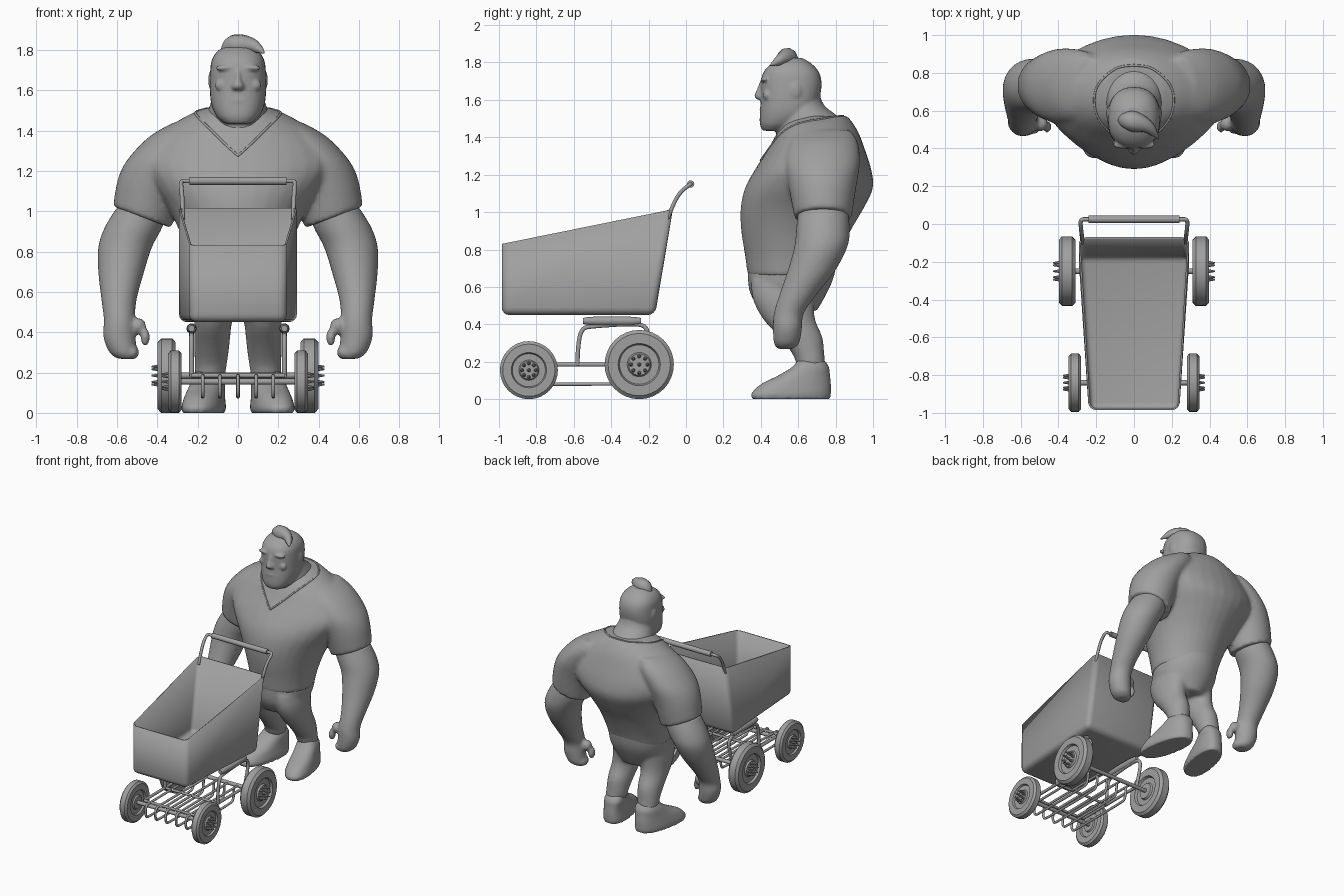
import bpy, bmesh, math
from mathutils import Vector, Matrix
from mathutils.bvhtree import BVHTree

cube = bpy.data.objects.get("Cube")
if cube:
    bpy.data.objects.remove(cube)

grey = bpy.data.materials.new("plain grey")
grey.use_nodes = True
grey.diffuse_color = (0.35, 0.35, 0.35, 1)
grey.node_tree.nodes["Principled BSDF"].inputs["Base Color"].default_value = grey.diffuse_color
BOTH = (-1, 1)


def add(name, mesh, angle=40):
    """Link a mesh as a smooth shaded grey object."""
    ob = bpy.data.objects.new(name, mesh)
    bpy.context.scene.collection.objects.link(ob)
    mesh.materials.clear()
    mesh.materials.append(grey)
    bpy.ops.object.select_all(action="DESELECT")
    ob.select_set(True)
    bpy.context.view_layer.objects.active = ob
    bpy.ops.object.shade_smooth_by_angle(angle=math.radians(angle))
    return ob


def finish(name, bm, angle=40, normals=True):
    if normals:
        bmesh.ops.recalc_face_normals(bm, faces=bm.faces)
    mesh = bpy.data.meshes.new(name)
    bm.to_mesh(mesh)
    bm.free()
    return add(name, mesh, angle)


def organic(name, bm, voxel=0.013, smooth=4):
    """Fuse overlapping lofts into one soft skin."""
    ob = finish(name, bm)
    rm = ob.modifiers.new("fuse", "REMESH")
    rm.mode, rm.voxel_size, rm.use_smooth_shade = "VOXEL", voxel, True
    sm = ob.modifiers.new("soften", "SMOOTH")
    sm.factor, sm.iterations = 0.5, smooth
    return ob


def smooth_rows(rows, steps=4):
    """Catmull-Rom interpolation between rows of numbers."""
    rows = [Vector(r) for r in rows]
    padded = [rows[0]] + rows + [rows[-1]]
    out = []
    for a, b, c, d in zip(padded, padded[1:], padded[2:], padded[3:]):
        for k in range(steps):
            t = k / steps
            out.append(b + t / 2 * ((c - a) + t * ((2 * a - 5 * b + 4 * c - d) + t * (3 * (b - c) + d - a))))
    return out + [rows[-1]]


def loft(bm, rings, sides=(1,), power=1.0, skew=0.0, n=32):
    """Level rings: centre x, front y, back y, height, half width, slope."""
    rings = smooth_rows([(*r, 0)[:6] for r in rings])
    for s in sides:
        loops = []
        for cx, front, back, z, rx, slope in rings:
            loop = []
            for i in range(n):
                a = math.tau * i / n
                c, d = math.cos(a), math.sin(a)
                dx = rx * math.copysign(abs(c) ** power, c)
                dy = (back - front) / 2 * math.copysign(abs(d) ** power, d)
                loop.append(bm.verts.new((s * (cx + dx + skew * dy), (front + back) / 2 + dy, z + slope * dx)))
            loops.append(loop)
        for lo, hi in zip(loops, loops[1:]):
            for i in range(n):
                j = (i + 1) % n
                bm.faces.new((lo[i], lo[j], hi[j], hi[i]))
        bm.faces.new(loops[0])
        bm.faces.new(loops[-1])


def blob(bm, centre, radii, sides=(1,)):
    for s in sides:
        m = Matrix.Translation((s * centre[0], *centre[1:])) @ Matrix.Diagonal((*radii, 1))
        bmesh.ops.create_uvsphere(bm, u_segments=16, v_segments=10, radius=1, matrix=m)


def tube(name, paths, radius, widths=None, closed=False):
    """Round rods following soft paths, joined as one object."""
    cu = bpy.data.curves.new(name, "CURVE")
    cu.dimensions, cu.bevel_depth, cu.bevel_resolution = "3D", radius, 3
    cu.use_fill_caps = True
    for path in paths:
        sp = cu.splines.new("NURBS")
        sp.points.add(len(path) - 1)
        for i, p in enumerate(path):
            sp.points[i].co = (*p, 1)
            sp.points[i].radius = widths[i] if widths else 1
        sp.order_u, sp.use_endpoint_u, sp.use_cyclic_u = 3, not closed, closed
        sp.resolution_u = 5
    tmp = bpy.data.objects.new(name + " path", cu)
    mesh = bpy.data.meshes.new_from_object(tmp)
    bpy.data.objects.remove(tmp)
    return add(name, mesh)


# Shirt: torso and sleeves
bm = bmesh.new()
loft(bm, [(0, .33, .78, .66, .23), (0, .315, .82, .77, .25), (0, .295, .88, .9, .29),
          (0, .292, .95, 1.02, .35), (0, .316, 1.0, 1.13, .43), (0, .37, .99, 1.23, .48),
          (0, .44, .955, 1.34, .43), (0, .485, .925, 1.42, .34), (0, .53, .89, 1.48, .24),
          (0, .6, .86, 1.515, .15)])
loft(bm, [(.475, .58, .885, .97, .145, .37), (.435, .55, .91, 1.13, .16, .2),
          (.375, .53, .93, 1.26, .17), (.29, .55, .92, 1.37, .15), (.24, .6, .88, 1.44, .08)], BOTH)
shirt = organic("shirt", bm, .013, 8)

# Collar seam, laid on the shirt
bpy.context.view_layer.update()
tree = BVHTree.FromObject(shirt, bpy.context.evaluated_depsgraph_get())
half = [(0, .39, 1.28), (.1, .46, 1.37), (.2, .58, 1.47), (.2, .72, 1.5), (.1, .82, 1.51), (0, .84, 1.51)]
seam = smooth_rows(half, 8)
seam += [Vector((-p.x, p.y, p.z)) for p in seam[-2:0:-1]]
tube("collar", [[tree.find_nearest(p)[0] for p in seam]], .006, closed=True)

# Trousers
bm = bmesh.new()
loft(bm, [(0, .40, .70, .47, .12), (0, .345, .75, .56, .2), (0, .33, .79, .65, .225),
          (0, .33, .81, .76, .22)])
loft(bm, [(.14, .59, .745, .18, .075), (.135, .57, .74, .24, .08), (.13, .5, .73, .33, .087),
          (.125, .41, .69, .43, .092), (.115, .355, .69, .54, .1), (.1, .35, .72, .64, .1)], BOTH)
organic("trousers", bm, .013, 8)

# Shoes
bm = bmesh.new()
loft(bm, [(.17, .355, .77, 0, .095), (.17, .35, .775, .03, .1), (.165, .4, .775, .08, .092),
          (.155, .49, .77, .125, .085), (.145, .565, .765, .17, .08), (.14, .6, .74, .21, .065)],
     BOTH, .85, -.18)
organic("shoes", bm, .01, 2)

# Arms and hands
bm = bmesh.new()
loft(bm, [(.55, .49, .57, .268, .045), (.57, .47, .605, .3, .068), (.588, .465, .62, .38, .08),
          (.588, .47, .63, .46, .077), (.59, .5, .7, .56, .087), (.58, .545, .8, .69, .112),
          (.56, .58, .865, .82, .133), (.518, .59, .875, .92, .143), (.47, .6, .865, 1.02, .13)], BOTH)
blob(bm, (.46, .515, .375), (.023, .032, .045), BOTH)
blob(bm, (.495, .53, .43), (.04, .04, .04), BOTH)
blob(bm, (.525, .53, .3), (.035, .055, .035), BOTH)
organic("arms", bm, .011, 4)

# Head and neck
bm = bmesh.new()
loft(bm, [(0, .41, .53, 1.435, .065), (0, .395, .62, 1.47, .105), (0, .395, .69, 1.53, .132),
          (0, .40, .715, 1.61, .14), (0, .40, .725, 1.69, .138), (0, .415, .71, 1.75, .13),
          (0, .46, .67, 1.795, .1), (0, .52, .62, 1.825, .05)], power=.85)
loft(bm, [(0, .48, .86, 1.36, .18), (0, .485, .83, 1.49, .15), (0, .5, .74, 1.57, .125),
          (0, .5, .71, 1.65, .11)])
loft(bm, [(0, .385, .45, 1.6, .032), (0, .365, .45, 1.62, .034), (0, .38, .45, 1.66, .018),
          (0, .395, .45, 1.7, .018)], n=12)
for centre, radii in [((.06, .42, 1.71), (.055, .022, .015)), ((.075, .432, 1.625), (.04, .02, .03)),
                      ((.132, .585, 1.65), (.016, .036, .048))]:
    blob(bm, centre, radii, BOTH)
blob(bm, (0, .41, 1.55), (.05, .018, .012))
organic("head", bm, .008, 3)

# Swept tuft of hair
tube("hair", [[(-.06, .55, 1.79), (-.04, .55, 1.82), (.01, .54, 1.825), (.07, .52, 1.825),
               (.11, .48, 1.80), (.13, .45, 1.785)]], .06, [.5, .85, .95, .6, .35, .05])

# Basket: tapered open tub with rounded corners
bm = bmesh.new()
low, top = [], []
for x, y in ((-1, 0), (1, 0), (1, 1), (-1, 1)):
    low.append(bm.verts.new((x * (.295 if y else .24), -.165 if y else -.985, .45)))
    top.append(bm.verts.new((x * (.295 if y else .24), -.07 if y else -.985, 1.015 if y else .83)))
bm.faces.new(low[::-1])
lid = bm.faces.new(top)
for i in range(4):
    j = (i + 1) % 4
    bm.faces.new((low[i], low[j], top[j], top[i]))
bmesh.ops.bevel(bm, geom=[e for e in bm.edges if e not in lid.edges[:]], offset=.04,
                segments=4, profile=.5, affect="EDGES")
bm.normal_update()
lid = max(bm.faces, key=lambda f: f.normal.z)
bmesh.ops.delete(bm, geom=[lid], context="FACES_ONLY")
basket = finish("basket", bm, 35, False)
shell = basket.modifiers.new("wall", "SOLIDIFY")
shell.thickness, shell.offset = .01, -1

# Push handle with grip
post = [(.275, -.1, .96), (.275, -.07, 1.04), (.28, -.03, 1.11), (.285, .025, 1.15), (.25, .025, 1.15)]
tube("handle", [post + [(-x, y, z) for x, y, z in reversed(post)]], .011)
tube("grip", [[(-.24, .025, 1.15), (.24, .025, 1.15)]], .02)

# Undercarriage
tube("support_rods", [[(s * .23, y, z) for y, z in
     ((-.58, .18), (-.58, .27), (-.56, .38), (-.5, .39), (-.28, .405), (-.21, .39), (-.2, .32), (-.25, .185))]
     for s in BOTH], .012)
tube("side_rails", [[(s * .23, -.25, .185), (s * .23, -.84, .185)] for s in BOTH], .011)
tube("basket_springs", [[(s * .23, -.55, .418), (s * .23, -.535, .418), (s * .23, -.255, .418),
     (s * .23, -.24, .418)] for s in BOTH], .026, [.6, 1, 1, .6])
tube("rack_rods", [[(x, y, z) for y, z in ((-.25, .185), (-.84, .185), (-.9, .18), (-.9, .085),
     (-.84, .08), (-.36, .08), (-.3, .09), (-.3, .18))] for x in (-.175, -.09, 0, .09, .175)], .009)
tube("cross_bars", [[(-.23, y, .185), (.23, y, .185)] for y in (-.58, -.84)], .01)
tube("axles", [[(-x, y, z), (x, y, z)] for x, y, z in ((.36, -.25, .185), (.32, -.84, .155))], .015)


# Wheels: turned tyre and hub with studs
def wheel(name, side, x, y, r, w):
    bm = bmesh.new()
    outline = [(0, .95), (.31, .95), (.35, .8), (.57, .8), (.61, 1), (.9, 1), (1, .8)]
    outline += [(k, 1 - t) for k, t in reversed(outline)]
    vs = [bm.verts.new((side * (x + t * w), y, r + k * r)) for k, t in outline]
    es = [bm.edges.new(pair) for pair in zip(vs, vs[1:])]
    bmesh.ops.spin(bm, geom=vs + es, cent=(0, y, r), axis=(1, 0, 0), angle=math.tau, steps=32)
    bmesh.ops.remove_doubles(bm, verts=bm.verts, dist=.0005)
    turn = Matrix.Rotation(side * math.pi / 2, 4, "Y")
    for i in range(9):
        a, k = math.tau * i / 8, (.24 * r if i < 8 else 0)
        spot = Vector((side * (x + w + .008), y + k * math.cos(a), r + k * math.sin(a)))
        bmesh.ops.create_cone(bm, cap_ends=True, segments=8, radius1=.012, radius2=.004, depth=.045,
                              matrix=Matrix.Translation(spot) @ turn)
    finish(name, bm, 30)


for s, label in ((-1, "right"), (1, "left")):
    wheel("rear_wheel_" + label, s, .31, -.25, .185, .088)
    wheel("front_wheel_" + label, s, .28, -.84, .155, .066)
